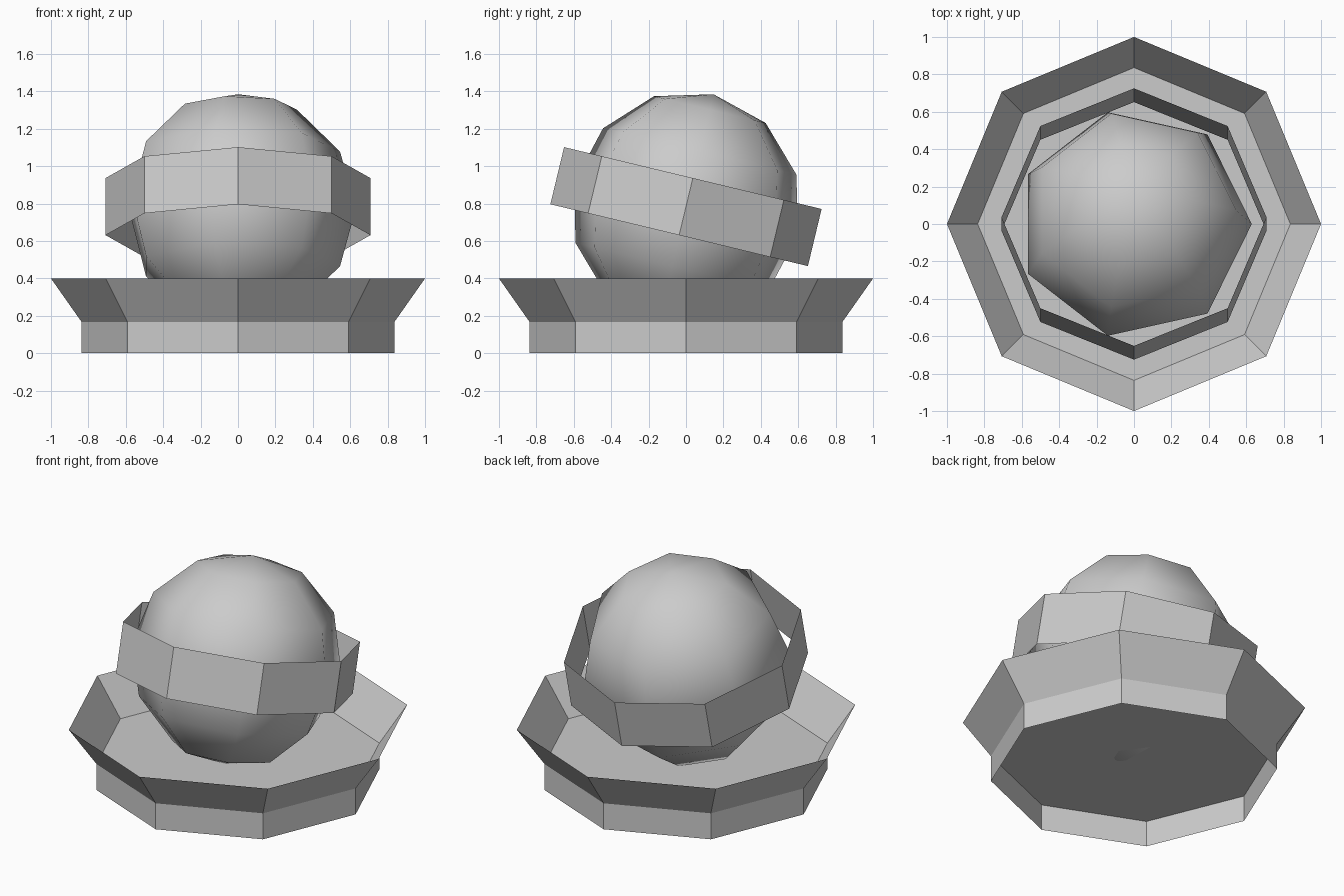
import bpy, bmesh
from math import cos, sin, pi, radians

cube = bpy.data.objects.get("Cube")
if cube:
    bpy.data.objects.remove(cube, do_unlink=True)

grey = bpy.data.materials.new("plain grey")
grey.use_nodes = True
grey.diffuse_color = (0.6, 0.6, 0.6, 1)
grey.node_tree.nodes["Principled BSDF"].inputs["Base Color"].default_value = (0.6, 0.6, 0.6, 1)

TILT = radians(-13.5)


def add_part(name, bm, z=0.0, tilt=0.0):
    """Turn a bmesh into a grey object."""
    mesh = bpy.data.meshes.new(name)
    bm.to_mesh(mesh)
    bm.free()
    mesh.materials.append(grey)
    ob = bpy.data.objects.new(name, mesh)
    ob.location.z = z
    ob.rotation_euler.x = tilt
    bpy.context.collection.objects.link(ob)


def lathe(name, profile, sides, z=0.0, tilt=0.0, smooth=False):
    """Spin (radius, height) points around z; radius 0 makes a pole."""
    bm = bmesh.new()
    rings = []
    for r, h in profile:
        if r < 1e-4:
            rings.append([bm.verts.new((0, 0, h))] * sides)
        else:
            rings.append([bm.verts.new((r * cos(2 * pi * i / sides), r * sin(2 * pi * i / sides), h))
                          for i in range(sides)])
    for low, high in zip(rings, rings[1:]):
        for i in range(sides):
            j = (i + 1) % sides
            corners = dict.fromkeys((low[i], low[j], high[j], high[i]))
            bm.faces.new(list(corners)).smooth = smooth
    add_part(name, bm, z, tilt)


# Open-bottomed base: straight foot, then a flared rim
FLOOR, FOOT = 0.167, 0.836
lathe("base_wall", [(FOOT, 0), (FOOT, FLOOR), (1.0, 0.4)], 8)

# Flat floor of the dish
disc = bmesh.new()
bmesh.ops.create_circle(disc, cap_ends=True, segments=8, radius=FOOT)
add_part("dish_floor", disc, z=FLOOR)

# Smooth low-poly ball, leaning back
R = 0.63
arc = [(R * cos(radians(a)), R * sin(radians(a))) for a in range(-90, 91, 30)]
lathe("ball", arc, 7, z=0.772, tilt=TILT, smooth=True)

# Thin eight-sided band around the ball
lathe("band", [(0.708, -0.157), (0.708, 0.157)], 8, z=0.784, tilt=TILT)
